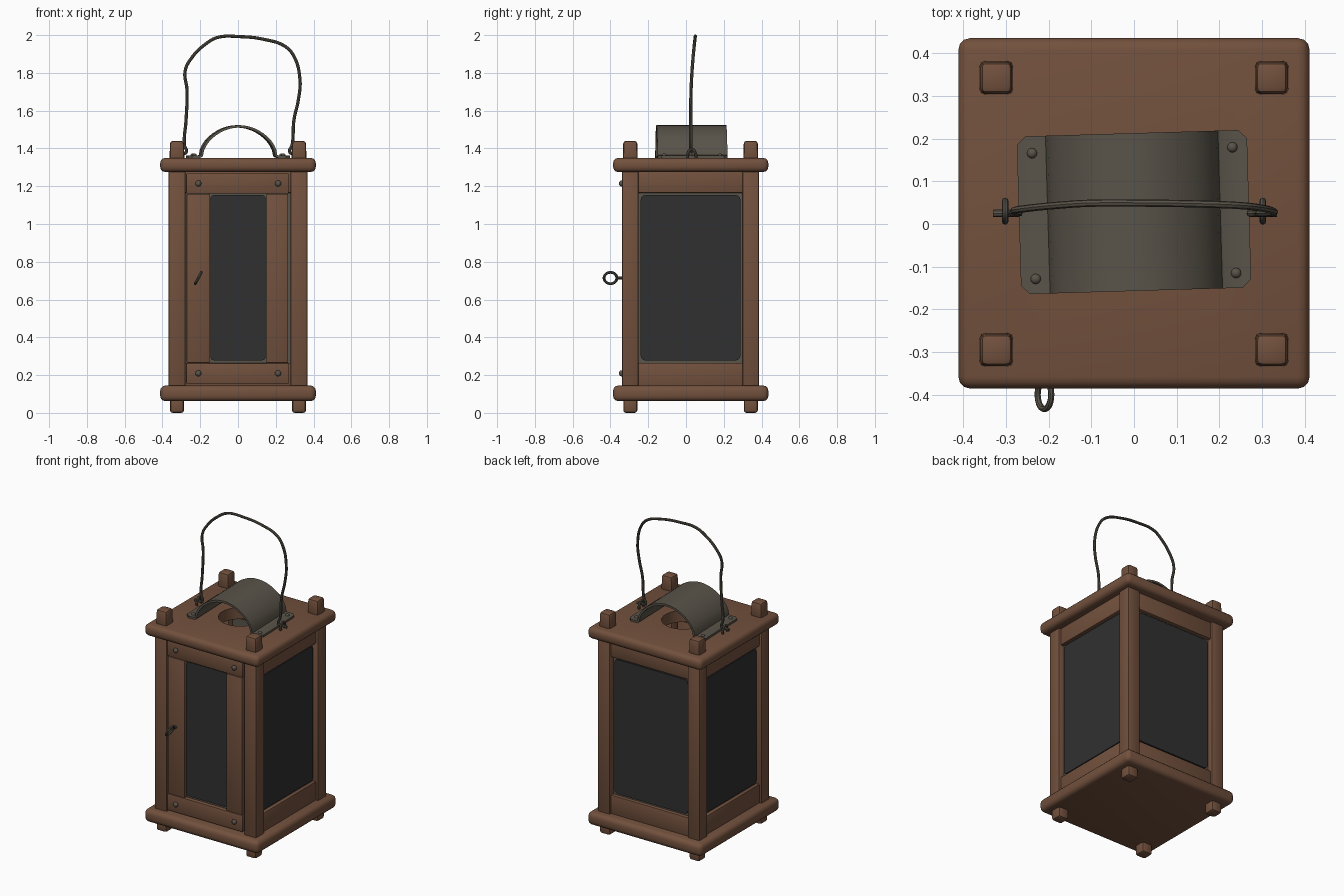
import bpy, bmesh, math
from mathutils import Matrix, Vector

old = bpy.data.objects.get("Cube")
if old:
    bpy.data.objects.remove(old)


def material(name, rgb):
    m = bpy.data.materials.new(name)
    m.use_nodes = True
    m.diffuse_color = (*rgb, 1)
    bsdf = m.node_tree.nodes["Principled BSDF"]
    bsdf.inputs["Base Color"].default_value = (*rgb, 1)
    bsdf.inputs["Roughness"].default_value = 0.7
    return m


WOOD = material("brown wood", (0.17, 0.082, 0.047))
METAL = material("aged metal", (0.1, 0.087, 0.067))
GLASS = material("dark glass", (0.03, 0.03, 0.031))
CY = 0.025          # middle of the body in depth


def activate(ob):
    bpy.ops.object.select_all(action='DESELECT')
    ob.select_set(True)
    bpy.context.view_layer.objects.active = ob


def smooth(ob):
    activate(ob)
    bpy.ops.object.shade_smooth_by_angle(angle=math.radians(40))


def finish(name, bm, mat):
    bmesh.ops.recalc_face_normals(bm, faces=bm.faces)
    me = bpy.data.meshes.new(name)
    bm.to_mesh(me)
    bm.free()
    ob = bpy.data.objects.new(name, me)
    bpy.context.collection.objects.link(ob)
    me.materials.append(mat)
    smooth(ob)
    return ob


def box(name, x, y, z, mat=WOOD, bevel=0.008, seg=2, axis=None, taper=1):
    """Bevelled box from ranges; axis limits the bevel to edges along it."""
    bm = bmesh.new()
    bmesh.ops.create_cube(bm, size=1)
    for v in bm.verts:
        if v.co.z > 0:
            v.co.x *= taper
            v.co.y *= taper
        v.co = Vector([(r[0] + r[1]) / 2 + c * (r[1] - r[0])
                       for r, c in zip((x, y, z), v.co)])
    edges = [e for e in bm.edges if axis is None or
             abs((e.verts[0].co - e.verts[1].co).normalized()[axis]) > 0.9]
    bmesh.ops.bevel(bm, geom=edges, offset=bevel, segments=seg,
                    profile=0.5, affect='EDGES')
    return finish(name, bm, mat)


def wire(name, points, radius):
    cu = bpy.data.curves.new(name, 'CURVE')
    cu.dimensions = '3D'
    cu.bevel_depth = radius
    cu.bevel_resolution = 2
    cu.resolution_u = 6
    cu.use_fill_caps = True
    sp = cu.splines.new('BEZIER')
    sp.bezier_points.add(len(points) - 1)
    for bp, p in zip(sp.bezier_points, points):
        bp.co = p
        bp.handle_left_type = bp.handle_right_type = 'AUTO'
    cu.materials.append(METAL)
    ob = bpy.data.objects.new(name, cu)
    bpy.context.collection.objects.link(ob)
    activate(ob)
    bpy.ops.object.convert(target='MESH')
    smooth(bpy.context.object)


def rivet(name, pos, axis, radius=0.013):
    bm = bmesh.new()
    bmesh.ops.create_uvsphere(bm, u_segments=12, v_segments=8, radius=radius)
    for v in bm.verts:
        v.co[axis] *= 0.8
    bmesh.ops.translate(bm, verts=bm.verts, vec=pos)
    finish(name, bm, METAL)


# Base and roof boards
SX, SY = (-0.412, 0.412), (CY - 0.411, CY + 0.411)
box("base_board", SX, SY, (0.062, 0.145), bevel=0.028, seg=3)
roof = box("roof_board", SX, SY, (1.275, 1.35), bevel=0.028, seg=3)

# Round vent through the roof
bm = bmesh.new()
bmesh.ops.create_cone(bm, cap_ends=True, segments=40, radius1=0.13, radius2=0.13,
                      depth=0.3, matrix=Matrix.Translation((0, CY, 1.31)))
cutter = finish("vent_cutter", bm, WOOD)
cutter.hide_render = True
cut = roof.modifiers.new("vent", 'BOOLEAN')
cut.operation = 'DIFFERENCE'
cut.object = cutter
cut.solver = 'EXACT'
activate(roof)
bpy.ops.object.modifier_apply(modifier="vent")
bpy.data.objects.remove(cutter)
smooth(roof)

# Corner posts with their roof pegs and feet
for sx, side in ((-1, "right"), (1, "left")):
    for yc, end in ((-0.295, "front"), (0.343, "back")):
        tag = f"{end}_{side}"
        px, py = sx * 0.323, yc
        box("post_" + tag, (px - 0.044, px + 0.044), (py - 0.043, py + 0.043), (0.13, 1.29))
        box("peg_" + tag, (px - 0.04, px + 0.04), (py - 0.04, py + 0.04), (1.33, 1.44),
            bevel=0.014, taper=0.92)
        box("foot_" + tag, (px - 0.037, px + 0.037), (py - 0.037, py + 0.037), (0, 0.08),
            bevel=0.014)

# Rails for the two sides and the back
RAILS = (("lower", (0.14, 0.265)), ("upper", (1.165, 1.28)))
for label, z in RAILS:
    for sx, side in ((-1, "right"), (1, "left")):
        box(f"{label}_rail_{side}", sorted((sx * 0.30, sx * 0.352)), (-0.26, 0.31), z, bevel=0.005)
    box(f"{label}_rail_back", (-0.285, 0.285), (0.32, 0.372), z, bevel=0.005)

# Glass panes with rounded corners, each on a thin backing plate
PZ, BZ = (0.278, 1.153), (0.255, 1.175)
for sx, side in ((-1, "right"), (1, "left")):
    box("pane_" + side, sorted((sx * 0.325, sx * 0.34)), (-0.24, 0.288), PZ, GLASS, 0.025, 4, 0)
    box("pane_back_" + side, sorted((sx * 0.32, sx * 0.329)), (-0.26, 0.31), BZ, METAL, 0.001, 1)
box("pane_rear", (-0.265, 0.265), (0.345, 0.36), PZ, GLASS, 0.025, 4, 1)
box("pane_back_rear", (-0.285, 0.285), (0.34, 0.349), BZ, METAL, 0.001, 1)
box("pane_door", (-0.146, 0.146), (-0.322, -0.307), PZ, GLASS, 0.02, 4, 1)
box("pane_back_door", (-0.16, 0.16), (-0.311, -0.302), BZ, METAL, 0.001, 1)

# Front door frame with nails
DY = (-0.337, -0.285)
for label, z in (("lower", (0.155, 0.264)), ("upper", (1.161, 1.268))):
    box(f"door_{label}_rail", (-0.275, 0.268), DY, z, bevel=0.005)
    for x in (-0.21, 0.212):
        rivet(f"door_{label}_nail", (x, -0.342, sum(z) / 2), 1, 0.016)
box("door_stile_right", (-0.272, -0.15), DY, (0.265, 1.16), bevel=0.005)
box("door_stile_left", (0.15, 0.265), DY, (0.265, 1.16), bevel=0.005)

# Ring pull on the door
bpy.ops.mesh.primitive_torus_add(major_radius=0.034, minor_radius=0.0075, major_segments=28,
                                 minor_segments=8, location=(-0.21, -0.4, 0.714),
                                 rotation=(0, math.radians(118), 0))
ring = bpy.context.object
ring.name = "ring_pull"
ring.data.materials.append(METAL)
smooth(ring)
wire("ring_shank", [(-0.21, -0.32, 0.714), (-0.21, -0.345, 0.714), (-0.21, -0.366, 0.714)], 0.007)

# Bent sheet cover over the vent, with clipped corners and rivets
turn = Matrix.Translation((0, 0.028, 0)) @ Matrix.Rotation(math.radians(1.7), 4, 'Z')
profile = [(-0.27, 1.357, 0.165), (-0.25, 1.357, 0.185), (-0.205, 1.357, 0.185)]
for i in range(21):
    a = math.pi * (1 - i / 20)
    flare = 0.185 + 0.012 * abs(math.cos(a)) ** 3
    profile.append((flare * math.cos(a) * (1 - 0.1 * math.sin(a)),
                    1.362 + 0.155 * math.sin(a) ** 0.9, 0.185))
profile += [(-x, z, h) for x, z, h in reversed(profile[:3])]
bm = bmesh.new()
rows = [[bm.verts.new(turn @ Vector((x, s * h, z))) for s in (-1, 1)] for x, z, h in profile]
for a, b in zip(rows, rows[1:]):
    bm.faces.new((a[0], b[0], b[1], a[1]))
cover = finish("vent_cover", bm, METAL)
thick = cover.modifiers.new("thickness", 'SOLIDIFY')
thick.thickness = 0.013
thick.offset = 0
activate(cover)
bpy.ops.object.modifier_apply(modifier="thickness")
smooth(cover)
for x in (-0.235, 0.235):
    for y in (-0.15, 0.145):
        rivet("cover_rivet", turn @ Vector((x, y, 1.364)), 2, 0.012)

# Staples and the bent wire handle
for x in (-0.302, 0.302):
    wire("handle_staple", [(x, 0.008, 1.335), (x, 0.01, 1.375), (x, 0.03, 1.395),
                           (x, 0.05, 1.375), (x, 0.052, 1.335)], 0.008)
path = [(-0.33, 1.372), (-0.3, 1.375), (-0.275, 1.378), (-0.284, 1.42), (-0.275, 1.55),
        (-0.27, 1.71), (-0.28, 1.81), (-0.245, 1.88), (-0.175, 1.95), (-0.11, 1.987),
        (0.01, 1.992), (0.14, 1.977), (0.25, 1.94), (0.295, 1.89), (0.328, 1.765),
        (0.32, 1.66), (0.296, 1.55), (0.287, 1.42), (0.275, 1.378), (0.3, 1.375), (0.335, 1.372)]
wire("wire_handle", [(x, 0.025 + 0.025 * max(0, (z - 1.6) / 0.4) ** 2, z) for x, z in path], 0.0085)
